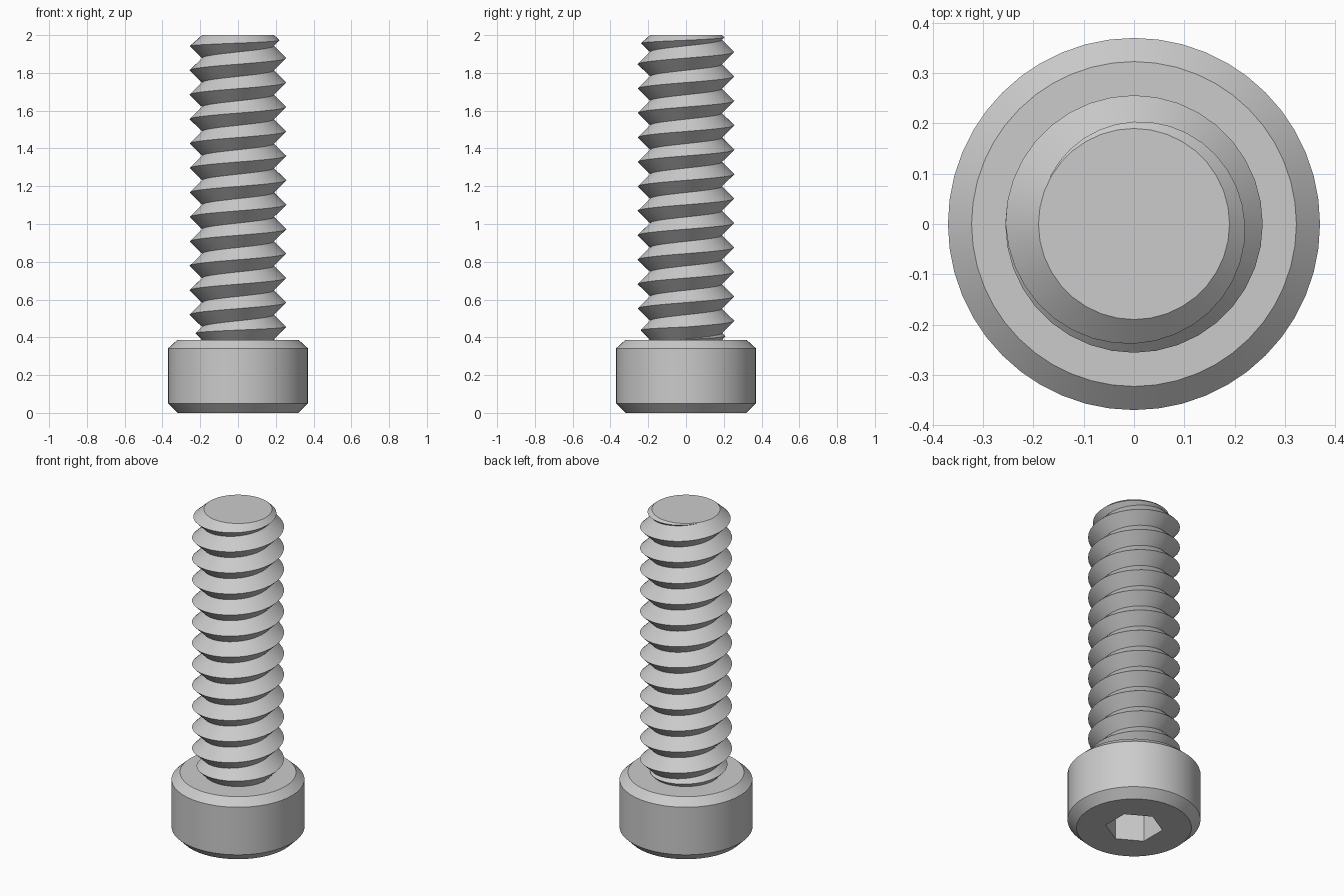
import bpy, bmesh
from math import cos, sin, pi, radians

cube = bpy.data.objects.get("Cube")
if cube:
    bpy.data.objects.remove(cube, do_unlink=True)

# One grey steel for the whole bolt
steel = bpy.data.materials.new("grey_steel")
steel.use_nodes = True
GREY = (0.6, 0.6, 0.6, 1)
steel.diffuse_color = GREY
steel.node_tree.nodes["Principled BSDF"].inputs["Base Color"].default_value = GREY

TOP, SEAT = 2.0, 0.385           # bolt tip, top of the head
ROOT, CREST = 0.19, 0.256        # thread radii
PITCH, STEPS = 0.1294, 36


def ring(bm, radius, z, count, turn=0.0):
    """A closed loop of vertices."""
    angles = [2 * pi * i / count + turn for i in range(count)]
    return [bm.verts.new((radius * cos(a), radius * sin(a), z)) for a in angles]


def bridge(bm, low, high):
    """Quads between two loops of the same size."""
    n = len(low)
    for i in range(n):
        j = (i + 1) % n
        bm.faces.new((low[i], low[j], high[j], high[i]))


def finish(bm, name):
    bmesh.ops.recalc_face_normals(bm, faces=bm.faces[:])
    mesh = bpy.data.meshes.new(name)
    bm.to_mesh(mesh)
    bm.free()
    mesh.materials.append(steel)
    obj = bpy.data.objects.new(name, mesh)
    bpy.context.collection.objects.link(obj)
    bpy.ops.object.select_all(action="DESELECT")
    obj.select_set(True)
    bpy.context.view_layer.objects.active = obj
    bpy.ops.object.shade_smooth_by_angle(angle=radians(30))
    return obj


# Chamfered cylinder head with a hexagonal socket underneath
bm = bmesh.new()
profile = [(0.32, 0), (0.37, 0.05), (0.37, 0.342), (0.323, SEAT)]
loops = [ring(bm, r, z, 48) for r, z in profile]
for low, high in zip(loops, loops[1:]):
    bridge(bm, low, high)
bm.faces.new(loops[-1])
mouth = ring(bm, 0.16, 0, 6, pi / 6)
floor = ring(bm, 0.16, 0.2, 6, pi / 6)
bridge(bm, mouth, floor)
bm.faces.new(floor)
rim = [e for e in bm.edges if all(abs(v.co.z) < 1e-6 for v in e.verts)]
bmesh.ops.triangle_fill(bm, use_beauty=True, edges=rim)
finish(bm, "socket_head")

# Threaded shank: a V-shaped helix that fades out at both ends
FIRST, LAST = -38, 448           # helix steps, counted from the first full crest
LOW, HIGH = 0.455, 1.942         # heights where the full crest starts and stops


def on_helix(bm, step, radius, z):
    a = 2 * pi * step / STEPS
    return bm.verts.new((radius * cos(a), radius * sin(a), z))


def crest_point(step):
    """Radius and height of the crest, drawn in towards each end."""
    z = LOW + PITCH * step / STEPS
    if z < LOW:
        fade = step / FIRST
        z = LOW + (SEAT - LOW) * fade
    elif z > HIGH:
        full = (HIGH - LOW) / PITCH * STEPS
        fade = (step - full) / (LAST - full)
        z = HIGH + (TOP - HIGH) * fade
    else:
        fade = 0
    return CREST + (ROOT - CREST) * fade, z


bm = bmesh.new()
crest = {s: on_helix(bm, s, *crest_point(s)) for s in range(FIRST, LAST + 1)}
root = {}
for s in range(FIRST, LAST + STEPS + 1):
    z = LOW + PITCH * (s / STEPS - 0.5)
    root[s] = on_helix(bm, s, ROOT, min(TOP, max(SEAT, z)))
for s in range(FIRST, LAST):
    bm.faces.new((root[s], root[s + 1], crest[s + 1], crest[s]))
    up = s + STEPS
    bm.faces.new((crest[s], crest[s + 1], root[up + 1], root[up]))
bmesh.ops.remove_doubles(bm, verts=bm.verts[:], dist=0.0008)
bmesh.ops.dissolve_degenerate(bm, dist=0.0001, edges=bm.edges[:])

# Flat tip
bm.faces.new(ring(bm, ROOT, TOP, STEPS))
bmesh.ops.remove_doubles(bm, verts=bm.verts[:], dist=0.0008)
finish(bm, "threaded_shank")
